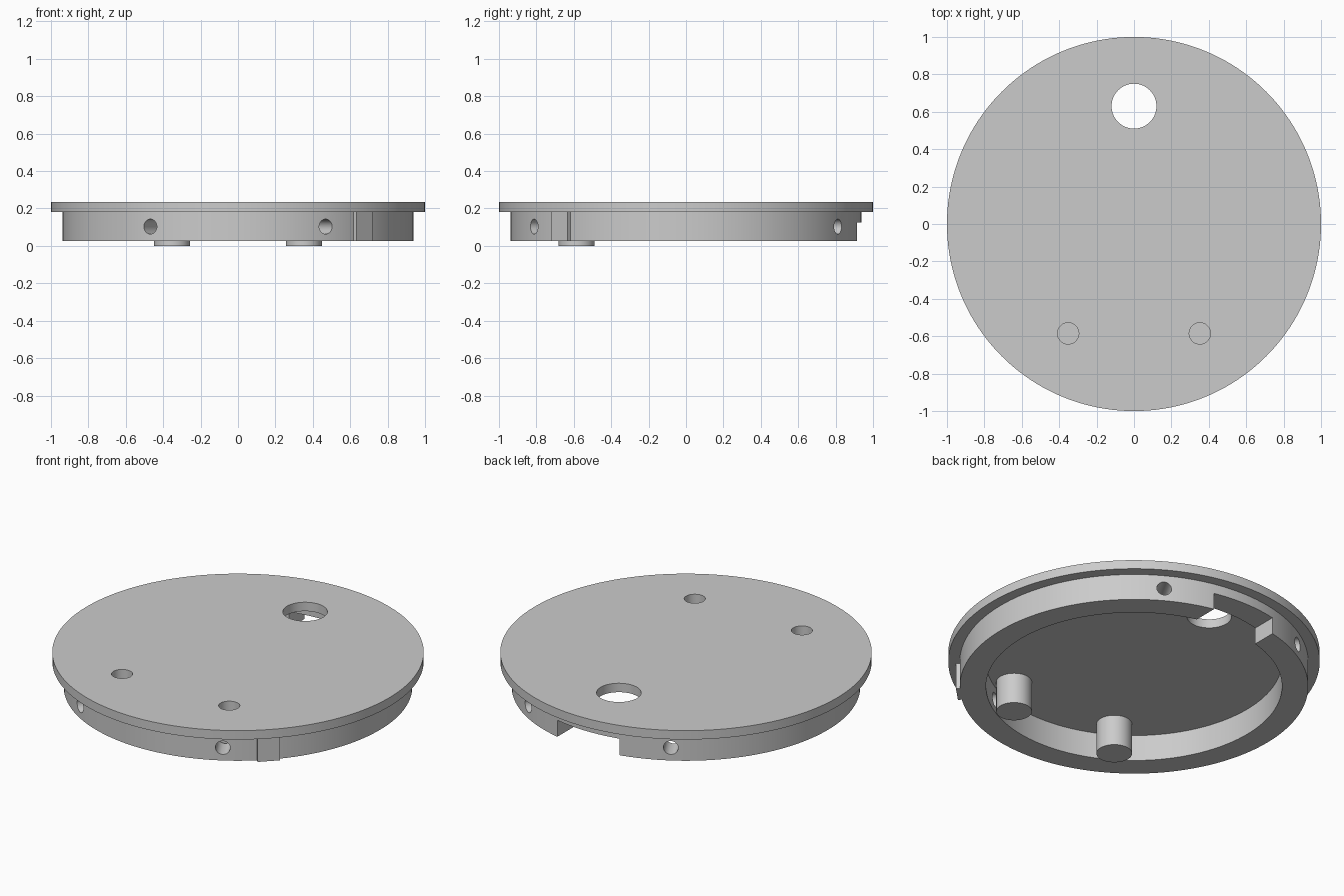
import bpy
from math import radians, cos, sin, pi
from mathutils import Matrix, Vector

cube = bpy.data.objects.get("Cube")
if cube:
    bpy.data.objects.remove(cube, do_unlink=True)

grey = bpy.data.materials.new("plain grey")
grey.use_nodes = True
colour = (0.6, 0.6, 0.6, 1)
grey.diffuse_color = colour
grey.node_tree.nodes["Principled BSDF"].inputs["Base Color"].default_value = colour

PLATE_TOP, PLATE_BOTTOM, RING_BOTTOM = 0.235, 0.182, 0.027
RING_OUTER, RING_INNER = 0.938, 0.797
BOSS_X, BOSS_Y = 0.352, -0.585


def cylinder(name, radius, z0, z1, x=0, y=0, sides=64):
    bpy.ops.mesh.primitive_cylinder_add(
        vertices=sides, radius=radius, depth=z1 - z0, location=(x, y, (z0 + z1) / 2))
    ob = bpy.context.object
    ob.name = name
    ob.data.materials.append(grey)
    return ob


def box(name, size, location, angle=0):
    bpy.ops.mesh.primitive_cube_add(size=1, location=location, rotation=(0, 0, angle))
    ob = bpy.context.object
    ob.name = name
    ob.data.transform(Matrix.Diagonal(Vector((*size, 1))))
    ob.data.materials.append(grey)
    return ob


def cut(target, cutters):
    """Subtract the cutters, apply the result and remove the cutters."""
    for c in cutters:
        mod = target.modifiers.new("cut", 'BOOLEAN')
        mod.operation, mod.solver, mod.object = 'DIFFERENCE', 'EXACT', c
        bpy.ops.object.select_all(action='DESELECT')
        bpy.context.view_layer.objects.active = target
        target.select_set(True)
        bpy.ops.object.modifier_apply(modifier=mod.name)
        bpy.data.objects.remove(c, do_unlink=True)


def smooth(ob):
    bpy.ops.object.select_all(action='DESELECT')
    bpy.context.view_layer.objects.active = ob
    ob.select_set(True)
    bpy.ops.object.shade_smooth_by_angle(angle=radians(30))


def screw_holes():
    return [cylinder("screw_cutter", 0.057, 0.06, 0.4, s * BOSS_X, BOSS_Y, 48)
            for s in (-1, 1)]


# Top plate with the large opening and two screw holes
plate = cylinder("top_plate", 1, PLATE_BOTTOM, PLATE_TOP, sides=160)
cut(plate, [cylinder("opening_cutter", 0.12, 0, 0.5, 0, 0.63)] + screw_holes())

# Rim under the plate: hollow ring, back notch, four radial holes
rim = cylinder("lower_rim", RING_OUTER, RING_BOTTOM, PLATE_BOTTOM, sides=160)
cutters = [cylinder("bore_cutter", RING_INNER, -0.1, 0.4, sides=128),
           box("notch_cutter", (0.41, 0.5, 0.225), (0, 0.9, 0.0125))]
for angle in (60, 120, 240, 300):
    a = radians(angle)
    hole = cylinder("side_hole_cutter", 0.04, -0.15, 0.15, sides=40)
    hole.data.transform(Matrix.Rotation(a, 4, 'Z') @ Matrix.Rotation(pi / 2, 4, 'Y'))
    hole.location = (0.88 * cos(a), 0.88 * sin(a), 0.103)
    cutters.append(hole)
cut(rim, cutters)

# Small key on the rim
a = radians(-45)
height = PLATE_BOTTOM - RING_BOTTOM
box("rim_key", (0.06, 0.122, height),
    (0.927 * cos(a), 0.927 * sin(a), RING_BOTTOM + height / 2), a)

# Blind screw bosses
bosses = [cylinder(n, 0.096, 0, PLATE_BOTTOM, s * BOSS_X, BOSS_Y)
          for n, s in (("left_boss", 1), ("right_boss", -1))]
for boss, cutter in zip(bosses, reversed(screw_holes())):
    cut(boss, [cutter])

for ob in [plate, rim] + bosses:
    smooth(ob)
